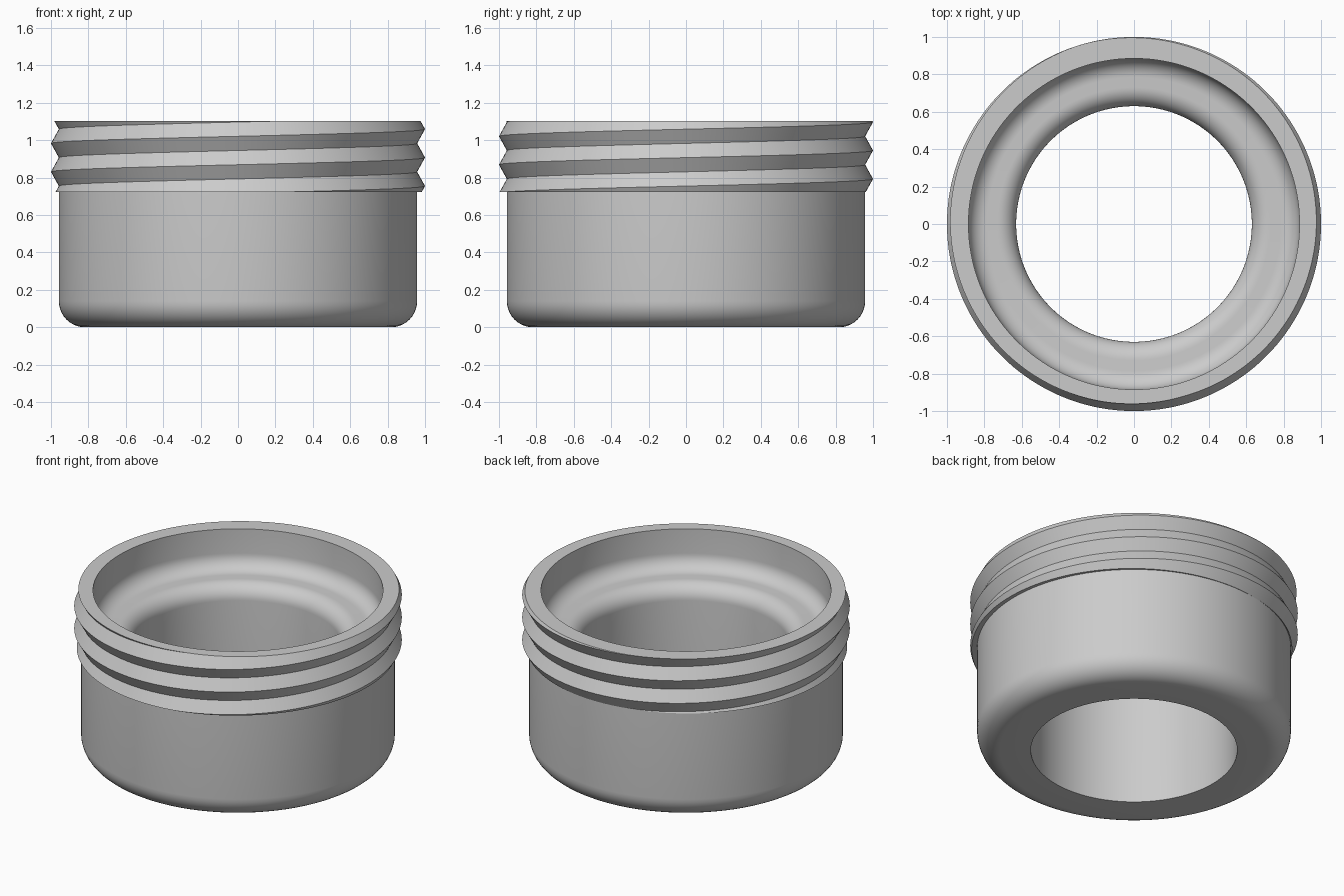
import bpy, bmesh, math

if "Cube" in bpy.data.objects:
    bpy.data.objects.remove(bpy.data.objects["Cube"])

STEPS = 180
BORE, WALL, BODY, CREST = 0.63, 0.885, 0.958, 1.0
THREAD_LOW, TOP, PITCH, FIRST_CREST = 0.722, 1.104, 0.152, 0.755


def arc(cx, cz, radius, start, end, count=10):
    """Points of a fillet in the (radius, height) plane, angles in degrees."""
    angles = [math.radians(start + (end - start) * i / count) for i in range(count + 1)]
    return [(cx + radius * math.cos(a), cz + radius * math.sin(a)) for a in angles]


# Inside wall, rounded seat step, bore, flat underside and rounded outer wall
shell = [(WALL, TOP)]
shell += arc(WALL - 0.1, 0.94, 0.1, 0, -90)
shell += arc(BORE + 0.1, 0.74, 0.1, 90, 180)
shell += [(BORE, 0)]
shell += arc(BODY - 0.14, 0.14, 0.14, -90, 0)
shell += [(BODY, THREAD_LOW)]


def thread_radius(z, crest):
    """Radius of the V-shaped thread at height z."""
    phase = abs((z - crest) / PITCH - round((z - crest) / PITCH)) * 2
    return CREST + (BODY - CREST) * phase


def thread(turn):
    """Zigzag of crests and roots, trimmed flat at both ends of the thread."""
    crest = FIRST_CREST + PITCH * turn
    points = []
    for k in range(-5, 8):
        z = min(max(crest + k * PITCH / 2, THREAD_LOW), TOP)
        points.append((thread_radius(z, crest), z))
    return points


# Sweep the whole closed section once round, with the thread climbing one pitch
bm = bmesh.new()
columns = []
for i in range(STEPS + 1):
    a = math.tau * i / STEPS
    section = shell + thread(i / STEPS) + [(WALL, TOP)]
    columns.append([bm.verts.new((r * math.cos(a), r * math.sin(a), z)) for r, z in section])
for left, right in zip(columns, columns[1:]):
    for j in range(len(left) - 1):
        bm.faces.new((left[j], right[j], right[j + 1], left[j + 1]))
bmesh.ops.remove_doubles(bm, verts=bm.verts, dist=0.0003)
bmesh.ops.recalc_face_normals(bm, faces=bm.faces)

mesh = bpy.data.meshes.new("threaded_collar")
bm.to_mesh(mesh)
bm.free()
collar = bpy.data.objects.new("threaded_collar", mesh)
bpy.context.collection.objects.link(collar)

# Plain grey finish
COLOUR = (0.6, 0.6, 0.6, 1)
grey = bpy.data.materials.new("plain_grey")
grey.use_nodes = True
grey.diffuse_color = COLOUR
grey.node_tree.nodes["Principled BSDF"].inputs["Base Color"].default_value = COLOUR
mesh.materials.append(grey)

bpy.ops.object.select_all(action="DESELECT")
collar.select_set(True)
bpy.context.view_layer.objects.active = collar
bpy.ops.object.shade_smooth_by_angle(angle=math.radians(30))
